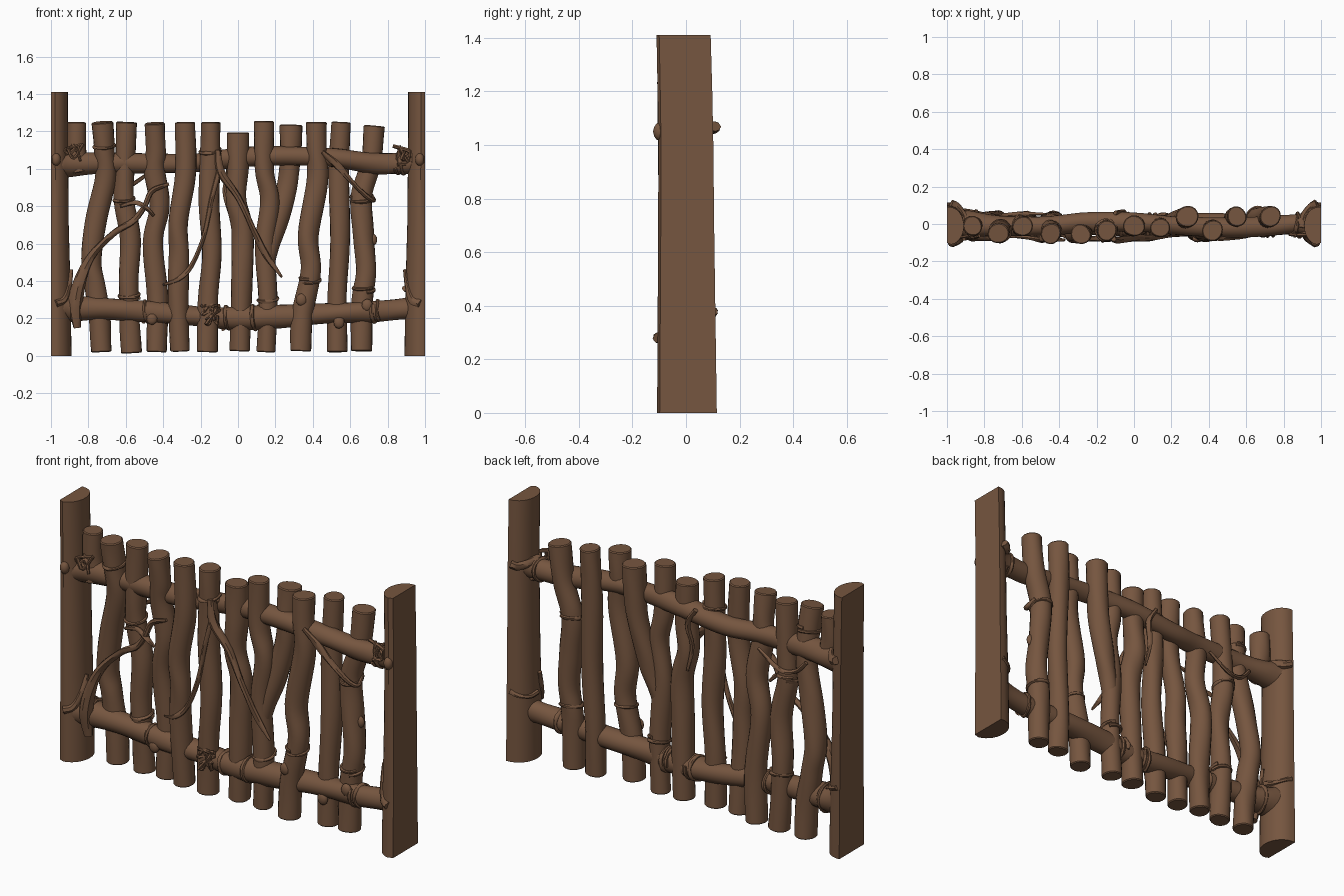
import bpy, bmesh, math, random
from mathutils import Vector

random.seed(4)
bark = bpy.data.materials.new("brown bark")
bark.diffuse_color = (0.18, 0.092, 0.05, 1)


def finish(bm, name, angle=40):
    bmesh.ops.recalc_face_normals(bm, faces=bm.faces)
    me = bpy.data.meshes.new(name)
    bm.to_mesh(me)
    bm.free()
    me.materials.append(bark)
    ob = bpy.data.objects.new(name, me)
    bpy.context.collection.objects.link(ob)
    bpy.ops.object.select_all(action='DESELECT')
    ob.select_set(True)
    bpy.context.view_layer.objects.active = ob
    bpy.ops.object.shade_smooth_by_angle(angle=math.radians(angle))


def smooth_path(pts, n):
    """Catmull-Rom curve through points of any dimension."""
    p = [Vector(q) for q in pts]
    p = [p[0] * 2 - p[1]] + p + [p[-1] * 2 - p[-2]]
    out = []
    for i in range(1, len(p) - 2):
        a, b, c, d = p[i - 1:i + 3]
        for k in range(n):
            t = k / n
            out.append((b * 2 + (c - a) * t + (a * 2 - b * 5 + c * 4 - d) * t * t
                        + (b * 3 - a - c * 3 + d) * t ** 3) * 0.5)
    return out + [p[-2]]


def tube(name, pts, sides=18, n=6, lump=0.04):
    """Branch swept along (x, y, z, radius) points with a slightly uneven skin."""
    path = smooth_path(pts, n)
    pos = [Vector(p[:3]) for p in path]
    bm = bmesh.new()
    rings = []
    ph = random.uniform(0, 6.28)
    old = (pos[1] - pos[0]).normalized()
    u = old.orthogonal().normalized()
    for i, c in enumerate(pos):
        t = (pos[min(i + 1, len(pos) - 1)] - pos[max(i - 1, 0)]).normalized()
        u = old.rotation_difference(t) @ u
        old = t
        v = t.cross(u)
        ring = []
        for k in range(sides):
            a = 2 * math.pi * k / sides
            r = path[i][3] * (1 + lump * math.sin(2 * a + ph + i * 0.35)
                              + lump * 0.5 * math.sin(3 * a - ph + i * 0.6))
            ring.append(bm.verts.new(c + (u * math.cos(a) + v * math.sin(a)) * r))
        rings.append(ring)
    for a, b in zip(rings, rings[1:]):
        for k in range(sides):
            j = (k + 1) % sides
            bm.faces.new((a[k], a[j], b[j], b[k]))
    caps = [bm.faces.new(rings[0]), bm.faces.new(rings[-1])]
    if sides > 10:  # softened sawn ends
        edges = list({e for f in caps for e in f.edges})
        bmesh.ops.bevel(bm, geom=edges, offset=0.005, segments=1, affect='EDGES')
    finish(bm, name)


def picket(i, r, y_bottom, y_top, xz, bow=0.0):
    """Upright stick through (x, z) points, bottom to top, bowed along y."""
    z0, z1 = xz[0][1], xz[-1][1]
    pts = []
    for x, z in xz:
        t = (z - z0) / (z1 - z0)
        pts.append((x, y_bottom + (y_top - y_bottom) * t + bow * 4 * t * (1 - t), z, r))
    tube(f"picket_{i}", pts)


def wrap(name, c, axis, R, r=0.012, turns=1.0, pitch=0.03, start=0.0):
    """Twig wound round a branch."""
    q = Vector((0, 0, 1)).rotation_difference(Vector(axis))
    n = max(6, int(14 * turns))
    pts = []
    for k in range(n + 1):
        a = start + 2 * math.pi * turns * k / n
        p = Vector(c) + q @ Vector((R * math.cos(a), R * math.sin(a),
                                    pitch * turns * (k / n - 0.5) + 0.012 * math.sin(a)))
        pts.append((*p, r * random.uniform(0.8, 1.2)))
    tube(name, pts, sides=8, n=2, lump=0.1)


def knot(name, c, s):
    bm = bmesh.new()
    bmesh.ops.create_icosphere(bm, subdivisions=2, radius=1)
    for v in bm.verts:
        v.co = Vector(c) + Vector(v.co[i] * s[i] for i in range(3))
    finish(bm, name, 60)


# End posts: split logs with the flat face outward and a worn front edge
def post(name, side):
    bm = bmesh.new()
    levels = [(0, -0.11, 0.115, 0.11), (0.35, -0.108, 0.11, 0.105), (0.7, -0.106, 0.105, 0.095),
              (1.0, -0.105, 0.102, 0.092), (1.2, -0.108, 0.098, 0.09), (1.41, -0.112, 0.092, 0.09)]
    rings = []
    for z, ya, yb, d in levels:
        ring = []
        for k in range(17):
            a = math.pi * k / 16
            y = (ya + yb) / 2 - (yb - ya) / 2 * math.cos(a) + (0.012 if k == 0 else 0)
            ring.append(bm.verts.new((side * (1 - d * math.sin(a) ** 0.85), y, z)))
        rings.append(ring)
    for a, b in zip(rings, rings[1:]):
        for k in range(17):
            j = (k + 1) % 17
            bm.faces.new((a[k], a[j], b[j], b[k]))
    bm.faces.new(rings[0])
    bm.faces.new(rings[-1])
    finish(bm, name)


post("left_post", -1)
post("right_post", 1)

# Pickets
picket(1, 0.052, -0.01, -0.01, [(-0.845, 0.98), (-0.865, 1.1), (-0.863, 1.25)])
picket(2, 0.056, 0.015, -0.05, [(-0.73, 0.02), (-0.74, 0.2), (-0.765, 0.38), (-0.785, 0.52),
                                (-0.755, 0.74), (-0.71, 0.95), (-0.715, 1.1), (-0.725, 1.25)], 0.02)
picket(3, 0.054, 0.015, -0.012, [(-0.57, 0.015), (-0.58, 0.2), (-0.585, 0.4), (-0.575, 0.62),
                                 (-0.61, 0.83), (-0.605, 1.0), (-0.595, 1.25)])
picket(4, 0.055, 0.015, -0.052, [(-0.435, 0.02), (-0.43, 0.3), (-0.455, 0.6), (-0.42, 0.8),
                                 (-0.445, 0.99), (-0.44, 1.1), (-0.445, 1.245)], 0.02)
picket(5, 0.054, -0.015, -0.054, [(-0.31, 0.025), (-0.32, 0.35), (-0.315, 0.55), (-0.32, 0.72),
                                  (-0.28, 0.97), (-0.285, 1.25)], -0.01)
picket(6, 0.054, -0.02, -0.035, [(-0.165, 0.02), (-0.16, 0.3), (-0.14, 0.56), (-0.155, 0.83),
                                 (-0.15, 1.05), (-0.145, 1.25)])
picket(7, 0.057, 0.0, -0.01, [(0.01, 0.025), (0.02, 0.4), (0.025, 0.66), (-0.01, 0.83),
                              (0.0, 1.0), (0.0, 1.195)])
picket(8, 0.052, 0.0, -0.02, [(0.15, 0.02), (0.16, 0.3), (0.145, 0.6), (0.17, 0.83),
                              (0.14, 1.0), (0.14, 1.255)])
tube("picket_9", [(0.15, -0.01, 0.45, 0.035), (0.175, 0.0, 0.58, 0.045), (0.215, 0.015, 0.72, 0.052),
                  (0.265, 0.03, 0.92, 0.055), (0.28, 0.035, 1.08, 0.058), (0.285, 0.04, 1.235, 0.059)])
picket(10, 0.056, -0.035, -0.035, [(0.335, 0.025), (0.345, 0.23), (0.39, 0.46), (0.375, 0.65),
                                   (0.425, 0.93), (0.42, 1.1), (0.42, 1.25)])
picket(11, 0.053, 0.015, 0.04, [(0.53, 0.02), (0.53, 0.3), (0.545, 0.62), (0.54, 1.0),
                                (0.55, 1.25)])
picket(12, 0.056, 0.015, 0.04, [(0.66, 0.025), (0.665, 0.3), (0.685, 0.46), (0.67, 0.65),
                                (0.66, 0.85), (0.71, 1.03), (0.73, 1.23)])

# Rails, flaring into the posts
tube("top_rail", [(-0.955, 0.0, 1.03, 0.088), (-0.89, 0.0, 1.025, 0.07), (-0.72, -0.01, 1.03, 0.056),
                  (-0.45, -0.01, 1.03, 0.052), (-0.25, 0.01, 1.03, 0.052), (0, 0.01, 1.06, 0.052),
                  (0.25, -0.01, 1.07, 0.05), (0.5, -0.02, 1.06, 0.052), (0.72, -0.01, 1.03, 0.055),
                  (0.88, 0.0, 1.03, 0.056), (0.96, 0, 1.04, 0.08)])
tube("bottom_rail", [(-0.955, 0.0, 0.265, 0.095), (-0.88, 0.0, 0.255, 0.075), (-0.7, -0.015, 0.25, 0.058),
                     (-0.45, -0.02, 0.235, 0.055), (-0.2, 0.0, 0.21, 0.055), (0.0, -0.01, 0.2, 0.063),
                     (0.2, -0.01, 0.21, 0.062), (0.45, 0.0, 0.225, 0.057),
                     (0.7, -0.01, 0.235, 0.056), (0.88, 0, 0.25, 0.055), (0.96, 0, 0.26, 0.08)])


# Climbing vines
def vine(name, pts):
    tube(name, pts, sides=8, n=5, lump=0.12)


vine("left_vine", [(-0.86, -0.05, 0.15, 0.02), (-0.87, -0.06, 0.28, 0.035),
                   (-0.84, -0.06, 0.42, 0.032), (-0.77, -0.065, 0.55, 0.022),
                   (-0.66, -0.06, 0.66, 0.016), (-0.56, -0.07, 0.72, 0.015),
                   (-0.5, -0.08, 0.8, 0.016), (-0.46, -0.08, 0.88, 0.015),
                   (-0.37, -0.085, 0.92, 0.008)])
vine("left_vine_shoot", [(-0.63, -0.068, 0.8, 0.008), (-0.55, -0.075, 0.82, 0.012),
                         (-0.49, -0.085, 0.79, 0.014), (-0.45, -0.075, 0.75, 0.008)])
vine("middle_vine", [(-0.11, -0.08, 1.1, 0.014), (-0.09, -0.085, 0.98, 0.02),
                     (0.0, -0.075, 0.85, 0.018), (0.08, -0.075, 0.68, 0.016),
                     (0.15, -0.065, 0.54, 0.016), (0.235, -0.06, 0.42, 0.006)])
vine("middle_vine_shoot", [(-0.1, -0.08, 1.0, 0.012), (-0.14, -0.085, 0.84, 0.012),
                           (-0.18, -0.08, 0.65, 0.012), (-0.25, -0.078, 0.48, 0.014),
                           (-0.32, -0.085, 0.41, 0.012), (-0.4, -0.055, 0.38, 0.006)])
vine("right_vine", [(0.45, -0.08, 1.09, 0.012), (0.53, -0.07, 1.02, 0.018),
                    (0.6, -0.06, 0.94, 0.014), (0.68, -0.04, 0.86, 0.014),
                    (0.725, -0.01, 0.83, 0.012), (0.715, 0.05, 0.86, 0.009)])
vine("back_vine", [(-0.75, 0.04, 0.97, 0.01), (-0.69, 0.045, 0.91, 0.012),
                   (-0.6, 0.055, 0.9, 0.012), (-0.47, 0.052, 0.98, 0.008)])
vine("back_middle_vine", [(-0.1, 0.06, 1.09, 0.012), (-0.05, 0.06, 1.0, 0.015),
                          (-0.07, 0.045, 0.88, 0.012), (-0.04, 0.045, 0.74, 0.006)])

# Twig bindings round pickets: x, y, z, radius
X, Z = (1, 0, 0), (0, 0, 1)
for i, (x, y, z, R) in enumerate([(-0.582, 0.008, 0.32, 0.053), (-0.715, -0.038, 1.12, 0.055),
                                  (-0.61, -0.003, 0.84, 0.053), (0.66, 0.032, 0.84, 0.055),
                                  (0.385, -0.035, 0.41, 0.054), (0.673, 0.022, 0.36, 0.055),
                                  (-0.15, -0.033, 1.09, 0.054), (0.158, 0, 0.3, 0.052)]):
    wrap(f"picket_binding_{i + 1}", (x, y, z), Z, R, 0.009, 1.1, 0.02, i)

# Twig bindings round rails
for i, (x, y, z, R) in enumerate([(-0.06, -0.005, 0.203, 0.06), (0.09, -0.01, 0.205, 0.063),
                                  (-0.86, 0, 0.255, 0.07), (0.74, -0.008, 0.238, 0.056),
                                  (0.87, 0, 1.03, 0.056), (-0.49, -0.02, 0.237, 0.055)]):
    wrap(f"rail_binding_{i + 1}", (x, y, z), X, R, 0.01, 1.3, 0.03, i * 1.3)

# Runners curling round the posts
for s, side in ((-1, "left"), (1, "right")):
    vine(f"{side}_post_top_runner", [(s * 0.895, -0.02, 1.08, 0.018), (s * 0.91, 0.045, 1.07, 0.02),
                                     (s * 0.945, 0.09, 1.06, 0.022), (s * 0.978, 0.108, 1.07, 0.022)])
    vine(f"{side}_post_low_runner", [(s * 0.89, 0.0, 0.36, 0.014), (s * 0.905, 0.05, 0.35, 0.013),
                                     (s * 0.94, 0.09, 0.36, 0.013), (s * 0.983, 0.106, 0.38, 0.014)])
    vine(f"{side}_post_front_runner", [(s * 0.892, -0.02, 0.46, 0.01), (s * 0.905, -0.05, 0.37, 0.014),
                                       (s * 0.93, -0.08, 0.3, 0.02), (s * 0.975, -0.103, 0.28, 0.022)])
    knot(f"{side}_post_knot", (s * 0.972, -0.098, 1.05), (0.025, 0.025, 0.035))

# Tangles of small twigs
for i, (x, y, z, n) in enumerate([(-0.15, -0.07, 0.22, 12), (0.88, -0.05, 1.07, 8),
                                  (-0.87, -0.06, 1.08, 4)]):
    for k in range(n):
        p = [(x + random.uniform(-0.055, 0.055), y + random.uniform(-0.02, 0.015),
              z + random.uniform(-0.055, 0.055), random.uniform(0.006, 0.011)) for _ in range(3)]
        tube(f"twig_tangle_{i + 1}_{k + 1}", p, sides=6, n=4, lump=0.1)

# Knots on the sticks
for i, (x, y, z) in enumerate([(-0.46, -0.06, 0.2), (0.34, -0.08, 0.3), (0.69, -0.055, 0.27),
                               (0.54, -0.045, 0.18), (0.715, 0.02, 0.62)]):
    knot(f"stick_knot_{i + 1}", (x, y, z), (0.03, 0.018, 0.035))
